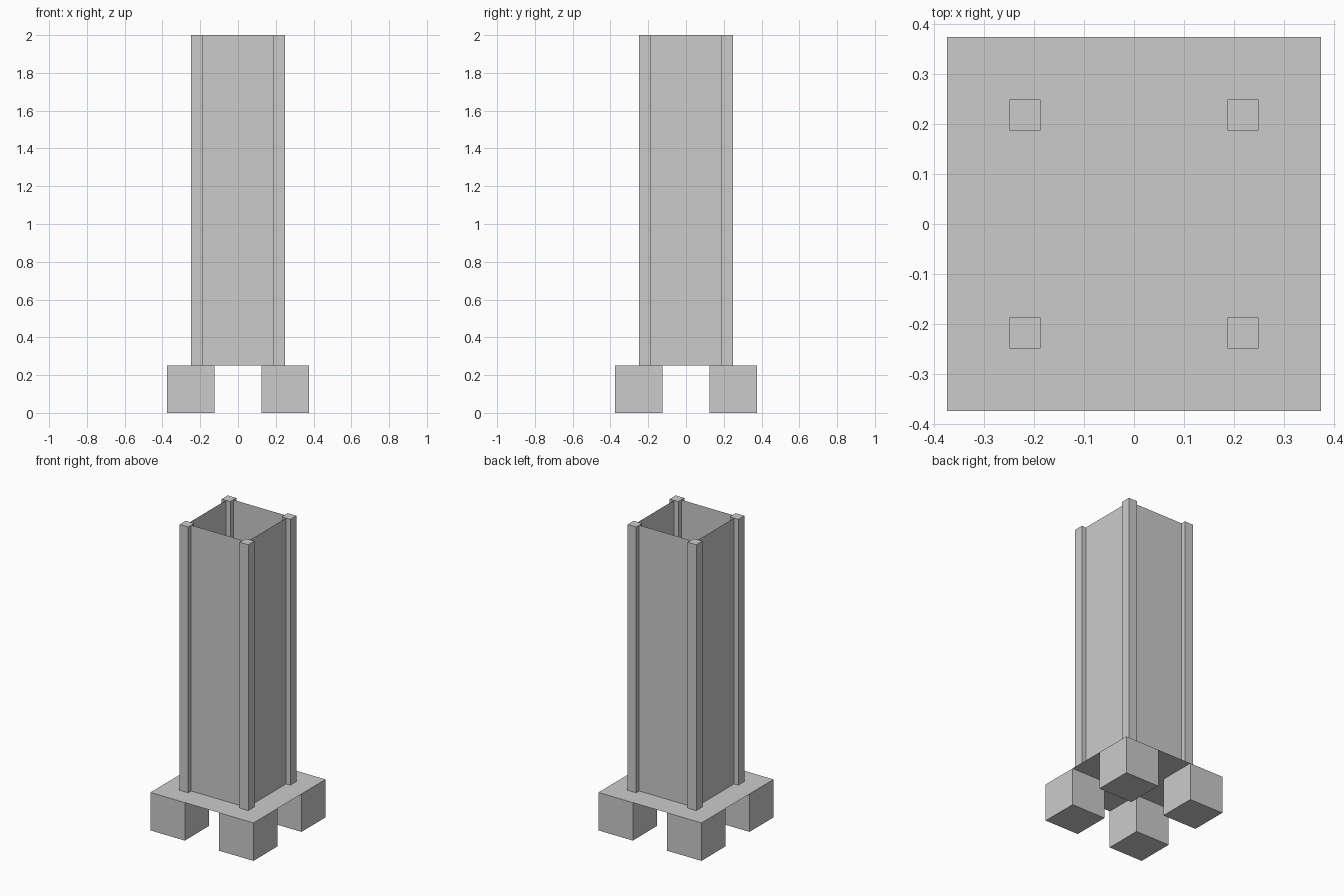
import bpy, bmesh
from mathutils import Matrix

if "Cube" in bpy.data.objects:
    bpy.data.objects.remove(bpy.data.objects["Cube"])

BASE_Z, TOP_Z = 0.25, 2.0
FOOT, POST = 0.25, 0.0625
POST_C = 0.25 - POST / 2      # post centre, also the panel plane


def make_object(name, bm):
    mesh = bpy.data.meshes.new(name)
    bm.to_mesh(mesh)
    bm.free()
    obj = bpy.data.objects.new(name, mesh)
    bpy.context.collection.objects.link(obj)


def box(name, x, y, z0, z1, width):
    bm = bmesh.new()
    bmesh.ops.create_cube(bm, size=1, matrix=Matrix.Translation((x, y, (z0 + z1) / 2))
                          @ Matrix.Diagonal((width, width, z1 - z0, 1)))
    make_object(name, bm)


def quad(name, corners):
    bm = bmesh.new()
    bm.faces.new([bm.verts.new(c) for c in corners])
    make_object(name, bm)


# Four block feet and four corner posts
for sy, depth in ((-1, "front"), (1, "back")):
    for sx, side in ((-1, "left"), (1, "right")):
        box(f"{depth}_{side}_foot", sx * 0.25, sy * 0.25, 0, BASE_Z, FOOT)
        box(f"{depth}_{side}_post", sx * POST_C, sy * POST_C, BASE_Z, TOP_Z, POST)

# Thin base plate
quad("base_plate", [(-0.375, -0.375, BASE_Z), (0.375, -0.375, BASE_Z),
                    (0.375, 0.375, BASE_Z), (-0.375, 0.375, BASE_Z)])

# Thin wall panels between the posts, open at the top
ring = [(-POST_C, -POST_C), (POST_C, -POST_C), (POST_C, POST_C), (-POST_C, POST_C)]
for i, side in enumerate(("front", "right", "back", "left")):
    a, b = ring[i], ring[(i + 1) % 4]
    quad(f"{side}_panel", [(*a, BASE_Z), (*b, BASE_Z), (*b, TOP_Z), (*a, TOP_Z)])
